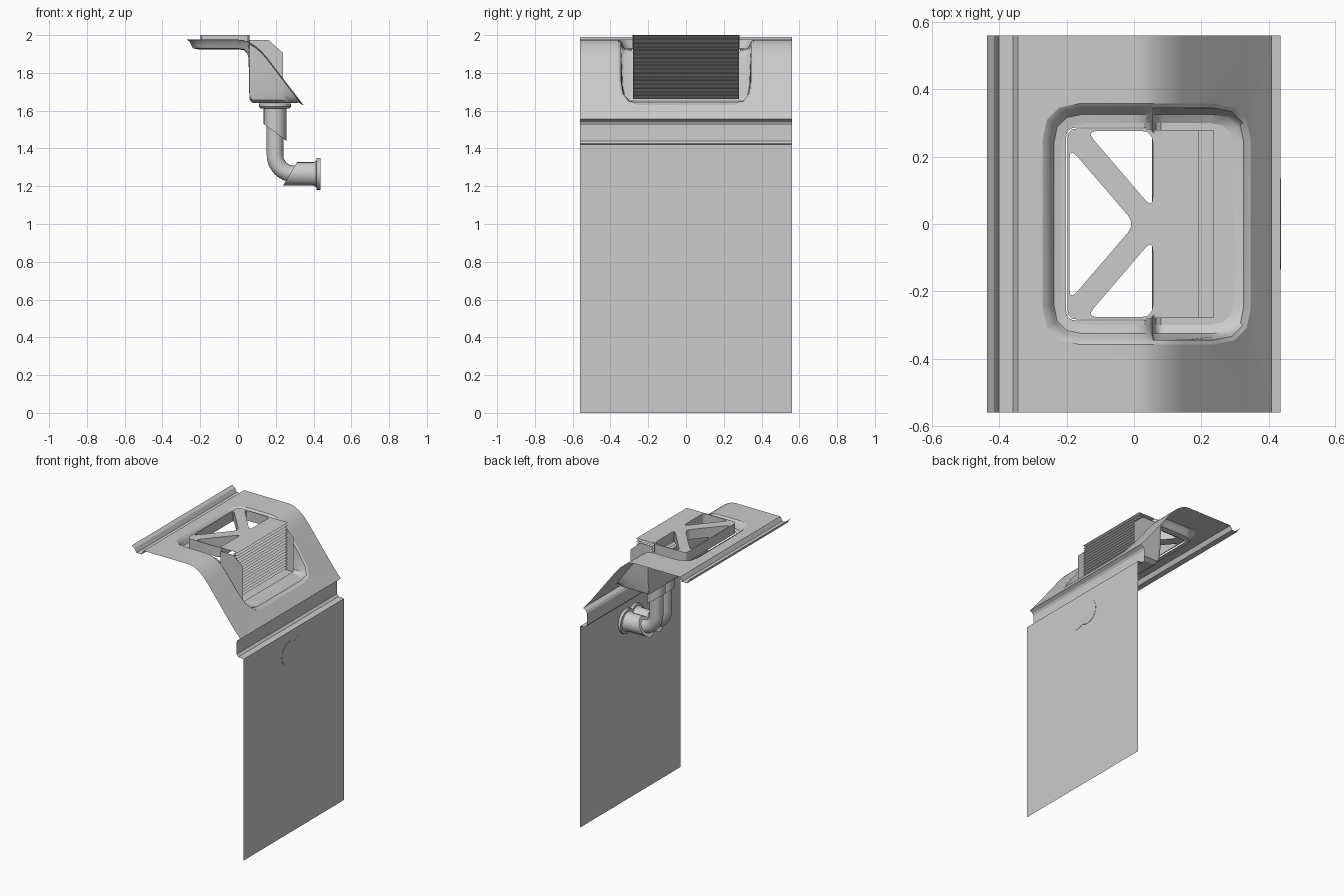
import bpy, bmesh
from math import sin, cos, pi
from mathutils import Vector

if "Cube" in bpy.data.objects:
    bpy.data.objects.remove(bpy.data.objects["Cube"])

W = 0.56  # half width of the cladding along y


def add_object(name, bm, smooth=30):
    for f in bm.faces:
        f.smooth = True
    me = bpy.data.meshes.new(name)
    bm.to_mesh(me)
    bm.free()
    ob = bpy.data.objects.new(name, me)
    bpy.context.collection.objects.link(ob)
    bpy.ops.object.select_all(action='DESELECT')
    ob.select_set(True)
    bpy.context.view_layer.objects.active = ob
    bpy.ops.object.shade_smooth_by_angle(angle=smooth * pi / 180)
    return ob


def interp(pts, x):
    if x <= pts[0][0]:
        return pts[0][1]
    for (x0, z0), (x1, z1) in zip(pts, pts[1:]):
        if x <= x1:
            return z0 + (z1 - z0) * (x - x0) / (x1 - x0)
    return pts[-1][1]


def rounded(poly, r, n=3):
    """Round the corners of a 2D polygon with small curves."""
    out = []
    for i, p in enumerate(poly):
        p, a, b = (Vector(q) for q in (p, poly[i - 1], poly[(i + 1) % len(poly)]))
        s, e = p + (a - p).normalized() * r, p + (b - p).normalized() * r
        for k in range(n + 1):
            t = k / n
            out.append(s * (1 - t) ** 2 + p * 2 * t * (1 - t) + e * t * t)
    return out


def rect(x0, x1, y):
    return [(x0, -y), (x1, -y), (x1, y), (x0, y)]


def filled(loops, cuts, zf):
    """Fill an outline with holes, split it at the cuts, drape it over zf(x)."""
    bm = bmesh.new()
    for loop in loops:
        vs = [bm.verts.new((p[0], p[1], 0)) for p in loop]
        for i in range(len(vs)):
            bm.edges.new((vs[i - 1], vs[i]))
    bmesh.ops.triangle_fill(bm, use_beauty=True, use_dissolve=False,
                            edges=bm.edges[:], normal=(0, 0, 1))
    for x in cuts:
        bmesh.ops.bisect_plane(bm, geom=bm.verts[:] + bm.edges[:] + bm.faces[:],
                               plane_co=(x, 0, 0), plane_no=(1, 0, 0), dist=1e-5)
    bm.normal_update()
    for f in bm.faces:
        if f.normal.z < 0:
            f.normal_flip()
    for v in bm.verts:
        v.co.z = zf(v.co.x)
    return bm


def loft(rings, bm=None, closed=True, caps=False):
    bm = bm or bmesh.new()
    rows = [[bm.verts.new(p) for p in ring] for ring in rings]
    for a, b in zip(rows, rows[1:]):
        for i in range(0 if closed else 1, len(a)):
            bm.faces.new((a[i - 1], a[i], b[i], b[i - 1]))
    if caps:
        bm.faces.new(rows[0])
        bm.faces.new(rows[-1])
        bmesh.ops.recalc_face_normals(bm, faces=bm.faces[:])
    return bm


def strip(name, prof, y, smooth=30):
    """Thin sheet: an xz profile swept along y."""
    return add_object(name, loft([[(x, -y, z) for x, z in prof],
                                  [(x, y, z) for x, z in prof]], closed=False), smooth)


# height of the cladding sheet and of the tray floor along x
SHEET = [(0.0, 1.976), (0.03, 1.973), (0.06, 1.962), (0.09, 1.944), (0.12, 1.919),
         (0.15, 1.886), (0.345, 1.632), (0.41, 1.555)]
FLOOR = [(0.0, 1.925), (0.03, 1.92), (0.048, 1.905), (0.056, 1.88),
         (0.06, 1.67), (0.066, 1.65), (0.08, 1.64)]
sheet_z = lambda x: interp(SHEET, x)
floor_z = lambda x: min(interp(FLOOR, x), sheet_z(x) - 0.012)


def tray_ring(x0, x1, y, r):
    """Rounded rectangle whose long sides carry points at the profile bends."""
    pts = rounded(rect(x0, x1, y), r)
    xs = sorted({p[0] for p in SHEET[:-2]} | {p[0] for p in FLOOR})
    low = [Vector((x, -y)) for x in xs]
    high = [Vector((x, y)) for x in reversed(xs)]
    return pts[:4] + low + pts[4:12] + high + pts[12:]


def wall_z(x, h):
    """Height at share h between tray floor and sheet, the fillet kept small."""
    f = floor_z(x)
    return f + min(0.13, sheet_z(x) - 0.01 - f) * h


# cladding sheet with opening
opening = tray_ring(-0.272, 0.347, 0.358, 0.11)
add_object("cladding_sheet", filled([rect(-0.345, 0.41, W), opening],
                                    [p[0] for p in SHEET[:-1]], sheet_z))

# interlocking edge and lower lip with front panel
strip("upper_edge_channel", [(-0.345, 1.976), (-0.36, 1.947), (-0.401, 1.947),
                             (-0.416, 1.975), (-0.437, 1.99)], W, 15)
strip("lower_lip", [(0.41, 1.555), (0.387, 1.54), (0.379, 1.525),
                    (0.381, 1.44), (0.395, 1.425), (0.435, 1.42)], W, 15)
strip("front_panel", [(0.435, 1.42), (0.435, 0)], W)

# recessed tray: flange, walls, bottom fillet and floor
mid = tray_ring(-0.256, 0.336, 0.345, 0.1)
wall = tray_ring(-0.245, 0.326, 0.335, 0.09)
fillet = tray_ring(-0.238, 0.316, 0.326, 0.085)
inner = tray_ring(-0.215, 0.296, 0.300, 0.07)
add_object("tray_walls", loft([[(p.x, p.y, sheet_z(p.x)) for p in opening],
                               [(p.x, p.y, sheet_z(p.x) - 0.010) for p in mid],
                               [(p.x, p.y, wall_z(p.x, 0.45)) for p in wall],
                               [(p.x, p.y, wall_z(p.x, 0.12)) for p in fillet],
                               [(p.x, p.y, floor_z(p.x)) for p in inner]]), 40)
vent = rounded(rect(-0.202, 0.054, 0.287), 0.03)
add_object("tray_floor", filled([inner, vent], [p[0] for p in FLOOR] + [0.28], floor_z))

# vent frame with diagonal braces
holes = [[(-0.192, -0.228), (0.004, 0), (-0.192, 0.228)]]
for s in (1, -1):
    holes.append([(-0.143, 0.277 * s), (0.056, 0.045 * s), (0.056, 0.277 * s)])
bm = filled([rounded(rect(-0.198, 0.062, 0.284), 0.03)] + [rounded(h, 0.035) for h in holes],
            [], lambda x: 2.0)
top = bm.faces[:]
bmesh.ops.solidify(bm, geom=top, thickness=0.07)
for v in bm.verts:
    v.co.z = 2.0 if abs(v.co.z - 2.0) < 0.01 else 1.93
bmesh.ops.recalc_face_normals(bm, faces=bm.faces[:])
add_object("brace_frame", bm)

# louvre block: top plate, sill, slats and side plates
strip("louvre_top", [(0.06, 2.0), (0.19, 2.0)], 0.28)
strip("louvre_sill", [(0.062, 1.662), (0.237, 1.662)], 0.28)
N, z0 = 17, 1.663
pitch = (2.0 - z0) / N
zig = []
for i in range(N):
    z = z0 + i * pitch
    zig += [(0.155, z), (0.192, z + pitch * 0.85)]
strip("louvre_slats", zig + [(0.155, 2.0)], 0.28, 5)
side = [(0.06, 1.66), (0.237, 1.66), (0.237, 1.907), (0.16, 1.975), (0.06, 1.975)]
bm = bmesh.new()
for y in (-0.28, 0.28):
    bm.faces.new([bm.verts.new((x, y, z)) for x, z in side])
add_object("louvre_sides", bm)


def tube(bm, y, stations):
    """Round tube; each station is x, z, heading angle, radius, slant of the cut."""
    rings = []
    for x, z, a, r, slant in stations:
        ring = []
        for k in range(24):
            t = 2 * pi * k / 24
            u = r * cos(t)
            ring.append((x - sin(a) * u + cos(a) * slant * u, y + r * sin(t),
                         z + cos(a) * u + sin(a) * slant * u))
        rings.append(ring)
    loft(rings, bm, caps=True)


# twin drain pipes with collars, slanted sleeves and wall flanges
DOWN, PX, PZ, R = -pi / 2, 0.196, 1.265, 0.1
for name, y in (("drain_pipe_front", -0.05), ("drain_pipe_back", 0.05)):
    bm = bmesh.new()
    tube(bm, y, [(PX, 1.638, DOWN, 0.085, 0), (PX, 1.622, DOWN, 0.085, 0),
                 (PX, 1.612, DOWN, 0.075, 0), (PX, 1.612, DOWN, 0.06, 0),
                 (PX, 1.485, DOWN, 0.06, 0.75)])
    bend = [(PX + R - R * cos(t), PZ + R - R * sin(t), DOWN + t, 0.044, 0)
            for t in [k * pi / 16 for k in range(9)]]
    tube(bm, y, [(PX, 1.52, DOWN, 0.044, 0)] + bend + [(0.36, PZ, 0, 0.044, 0)])
    tube(bm, y, [(0.275, PZ, 0, 0.062, 0.6), (0.4, PZ, 0, 0.062, 0),
                 (0.414, PZ, 0, 0.07, 0), (0.416, PZ, 0, 0.085, 0),
                 (0.437, PZ, 0, 0.085, 0)])
    add_object(name, bm)
